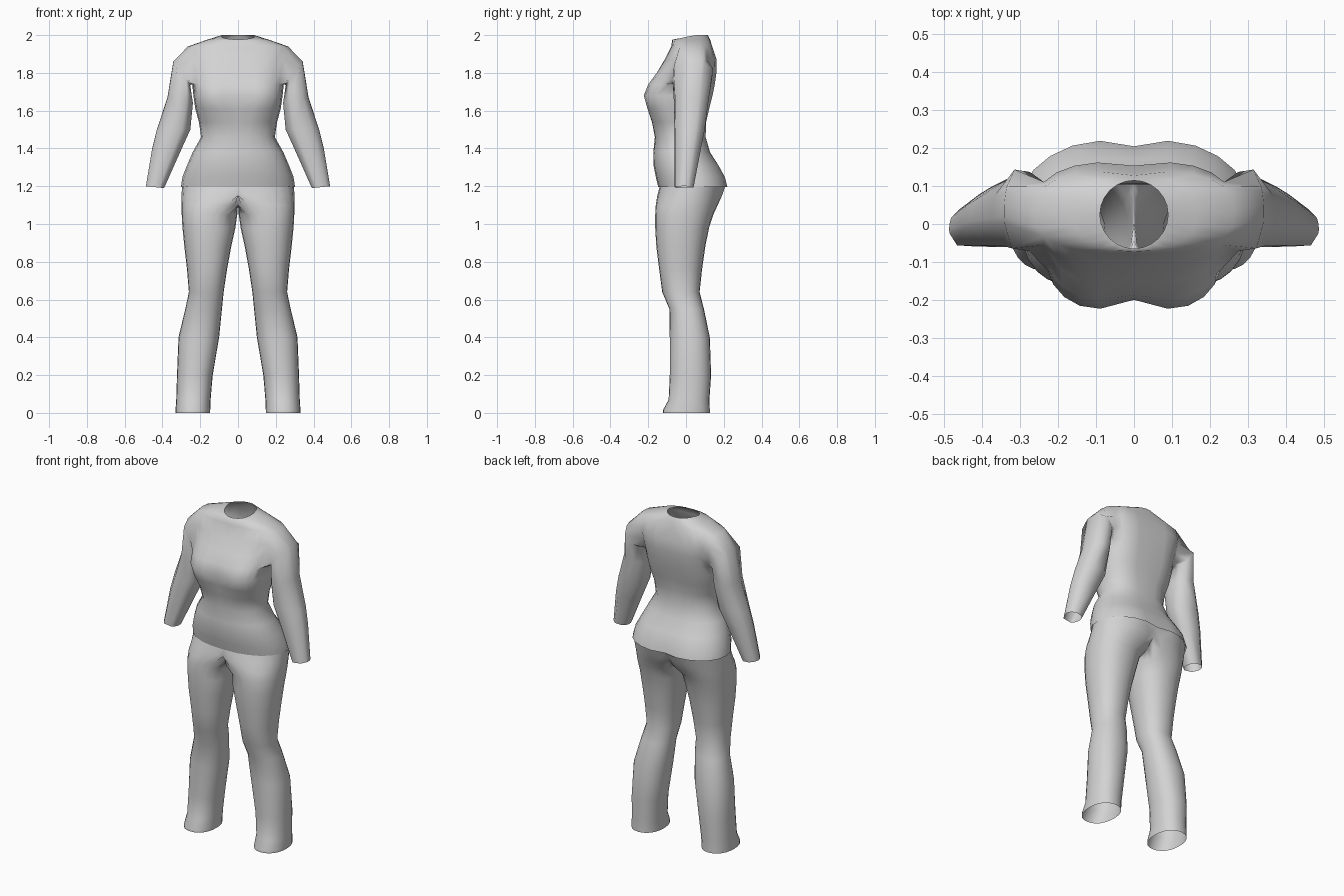
import bpy
import bmesh
import math

SIDES = 24

if "Cube" in bpy.data.objects:
    bpy.data.objects.remove(bpy.data.objects["Cube"], do_unlink=True)

fabric = bpy.data.materials.new("light grey fabric")
fabric.use_nodes = True
fabric.diffuse_color = (0.65, 0.65, 0.65, 1)
fabric.node_tree.nodes["Principled BSDF"].inputs["Base Color"].default_value = fabric.diffuse_color


def signed_power(value, exponent):
    return math.copysign(abs(value) ** exponent, value)


def add_ring(bm, z, inner, outer, front, back, boxy=1.0, front_crease=0.0, back_crease=0.0):
    """Horizontal ring of the left half; anything past the middle is pressed onto x = 0."""
    ring = []
    for i in range(SIDES):
        angle = math.tau * i / SIDES
        side = signed_power(math.sin(angle), boxy)
        depth = signed_power(math.cos(angle), boxy)
        x = max(0.0, (inner + outer) / 2 + side * (outer - inner) / 2)
        if x < 0.0005:
            x = 0.0
        y = (front + back) / 2 - depth * (back - front) / 2
        groove = math.exp(-(x / 0.07) ** 2) * abs(depth)
        y += groove * (front_crease if depth > 0 else -back_crease)
        ring.append(bm.verts.new((x, y, z)))
    return ring


def join_rings(bm, first, second, skip=()):
    count = len(first)
    for i in range(count):
        j = (i + 1) % count
        quad = (first[i], first[j], second[j], second[i])
        if i not in skip and any(v.co.x > 0 for v in quad):
            bm.faces.new(quad)


def finish(bm, name):
    """Mirror the half garment and shade it smoothly."""
    loose = [v for v in bm.verts if not v.link_faces]
    bmesh.ops.delete(bm, geom=loose, context='VERTS')
    bmesh.ops.recalc_face_normals(bm, faces=bm.faces)
    # the widest face should look outward
    outermost = max(bm.faces, key=lambda f: f.calc_center_median().x)
    if outermost.normal.x < 0:
        bmesh.ops.reverse_faces(bm, faces=bm.faces)
    mesh = bpy.data.meshes.new(name)
    bm.to_mesh(mesh)
    bm.free()
    mesh.materials.append(fabric)
    for polygon in mesh.polygons:
        polygon.use_smooth = True
    garment = bpy.data.objects.new(name, mesh)
    bpy.context.collection.objects.link(garment)
    mirror = garment.modifiers.new("Mirror", 'MIRROR')
    mirror.use_clip = True
    mirror.merge_threshold = 0.0005
    return garment


# Shirt body: height, half width, front, back, boxiness, front crease, back crease
body_rows = [
    (1.195, .302, -.147, .23, .9, 0, .025),
    (1.25, .294, -.16, .215, .9, 0, .02),
    (1.31, .27, -.172, .18, .9, 0, .01),
    (1.38, .24, -.173, .132, .9, 0, .005),
    (1.46, .195, -.165, .112, .9, 0, .008),
    (1.54, .207, -.185, .115, .85, .005, .01),
    (1.61, .226, -.213, .13, .75, .02, .012),
    (1.68, .236, -.235, .148, .72, .035, .014),
    (1.74, .242, -.208, .16, .75, .02, .015),
    (1.8, .25, -.16, .168, .75, .005, .015),
    (1.87, .265, -.113, .168, .75, 0, .014),
    (1.94, .265, -.078, .143, .75, 0, .01),
    (1.975, .165, -.073, .128, .85, 0, 0),
    (1.988, .09, -.065, .115, 1, 0, 0),
]
shirt = bmesh.new()
rings = [add_ring(shirt, z, -w, w, *rest) for z, w, *rest in body_rows]

# Neckline rises from front to back
for vert in rings[-1]:
    vert.co.z = min(2.0, 1.99 + vert.co.y * 0.2)

# Body faces, leaving an armhole at the side
hole_low, hole_high, hole_front, hole_back = 8, 11, 4, 8
for level in range(len(rings) - 1):
    open_side = range(hole_front, hole_back) if hole_low <= level < hole_high else ()
    join_rings(shirt, rings[level], rings[level + 1], open_side)

# Walk round the armhole
armhole = [rings[hole_low][i] for i in range(hole_front, hole_back)]
armhole += [rings[r][hole_back] for r in range(hole_low, hole_high)]
armhole += [rings[hole_high][i] for i in range(hole_back, hole_front, -1)]
armhole += [rings[r][hole_front] for r in range(hole_high, hole_low, -1)]
mid_y = sum(v.co.y for v in armhole) / len(armhole)
mid_z = sum(v.co.z for v in armhole) / len(armhole)
half_y = max(abs(v.co.y - mid_y) for v in armhole)
half_z = max(abs(v.co.z - mid_z) for v in armhole)
angles = [math.atan2((v.co.z - mid_z) / half_z, (v.co.y - mid_y) / half_y) for v in armhole]

# Sleeve: inner x and z, outer x and z, front, back
sleeve_rows = [
    (.252, 1.735, .343, 1.86, -.085, .153),
    (.237, 1.64, .374, 1.67, -.076, .128),
    (.25, 1.5, .43, 1.5, -.072, .106),
    (.3, 1.39, .455, 1.4, -.07, .085),
    (.39, 1.19, .488, 1.2, -.066, .045),
]
previous = armhole
for in_x, in_z, out_x, out_z, front, back in sleeve_rows:
    ring = []
    for angle in angles:
        out = (1 + math.sin(angle)) / 2
        rear = (1 + math.cos(angle)) / 2
        ring.append(shirt.verts.new((in_x + (out_x - in_x) * out,
                                     front + (back - front) * rear,
                                     in_z + (out_z - in_z) * out)))
    join_rings(shirt, previous, ring)
    previous = ring
finish(shirt, "shirt")

# Trousers: height, inner x, outer x, front, back, boxiness, front crease, back crease
leg_rows = [
    (1.205, -.296, .296, -.138, .22, .9, 0, .025),
    (1.15, -.22, .299, -.152, .197, .9, 0, .02),
    (1.1, -.07, .299, -.16, .168, .9, 0, 0),
    (1.05, .004, .298, -.163, .145, .9),
    (.98, .014, .294, -.163, .122, .9),
    (.88, .036, .284, -.157, .102, .9),
    (.76, .058, .27, -.142, .085, .9),
    (.64, .076, .26, -.126, .072, .9),
    (.55, .085, .279, -.088, .095, .9),
    (.4, .1, .315, -.086, .126, .9),
    (.2, .134, .323, -.086, .133, .9),
    (.07, .145, .327, -.092, .124, .9),
    (.015, .147, .331, -.122, .126, .9),
    (0, .147, .331, -.122, .126, .9),
]
trousers = bmesh.new()
rings = [add_ring(trousers, *row) for row in leg_rows]
for upper, lower in zip(rings, rings[1:]):
    join_rings(trousers, upper, lower)
finish(trousers, "trousers")
